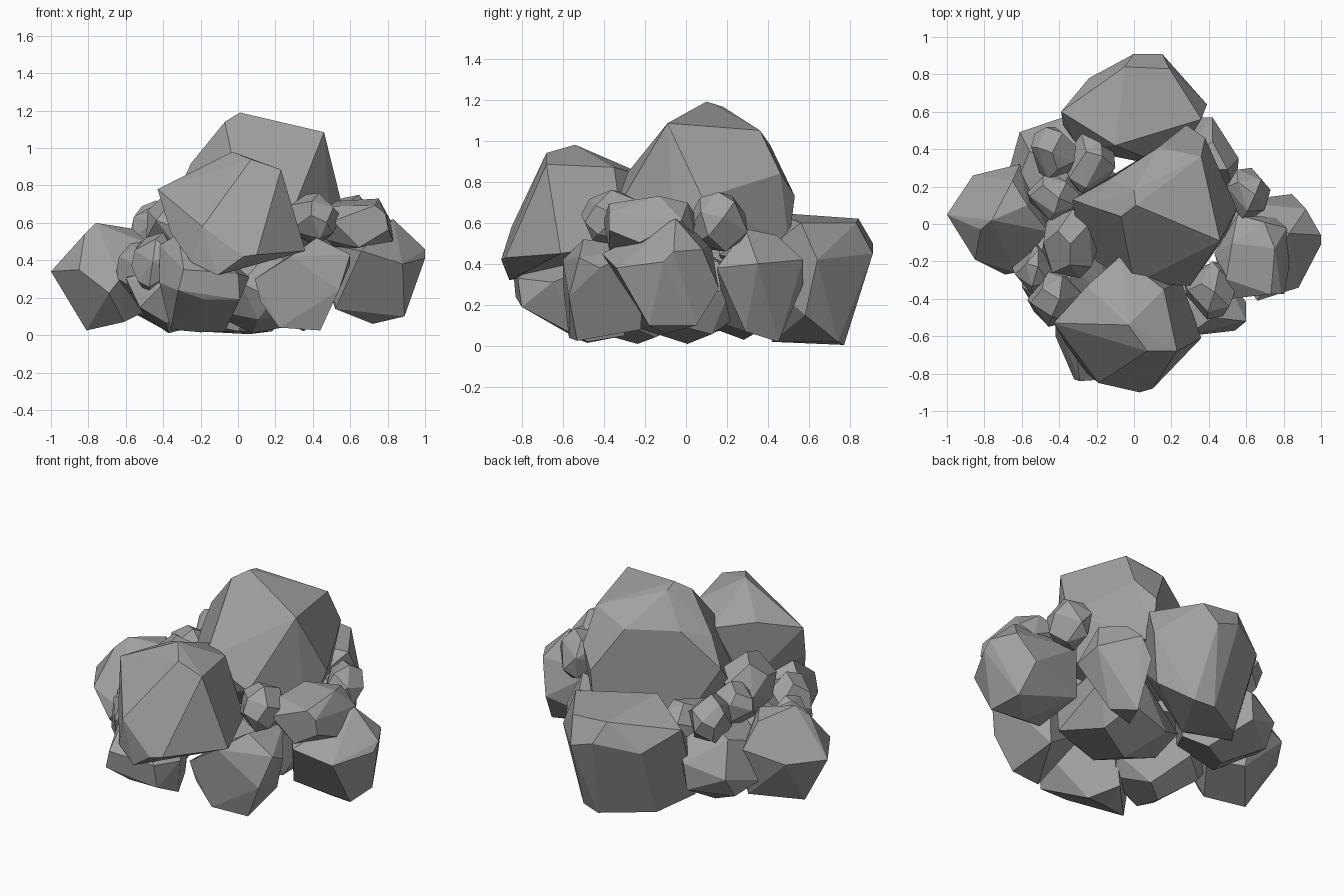
import bpy, bmesh, math, random
from mathutils import Vector

rock = bpy.data.materials.new("dark_grey_rock")
rock.diffuse_color = (0.36, 0.36, 0.36, 1)


def hull_object(name, points, flatten=9):
    """Faceted boulder: convex hull of a few corners, near-flat faces merged."""
    bm = bmesh.new()
    for p in points:
        bm.verts.new(p)
    res = bmesh.ops.convex_hull(bm, input=bm.verts[:])
    loose = {g for g in res["geom_interior"] + res["geom_unused"]
             if isinstance(g, bmesh.types.BMVert)}
    bmesh.ops.delete(bm, geom=list(loose), context='VERTS')
    bmesh.ops.dissolve_limit(bm, angle_limit=math.radians(flatten),
                             verts=bm.verts[:], edges=bm.edges[:])
    bmesh.ops.recalc_face_normals(bm, faces=bm.faces[:])
    mesh = bpy.data.meshes.new(name)
    bm.to_mesh(mesh)
    bm.free()
    mesh.materials.append(rock)
    ob = bpy.data.objects.new(name, mesh)
    bpy.context.collection.objects.link(ob)
    return ob


def stone(name, lo, hi, seed, n=18):
    """Random faceted stone fitted to a bounding box."""
    rng = random.Random(seed)
    pts = []
    for i in range(n):
        z = 1 - 2 * (i + 0.5) / n
        a = i * 2.39996 + rng.uniform(-0.45, 0.45)
        z = max(-1, min(1, z + rng.uniform(-0.1, 0.1)))
        r = math.sqrt(1 - z * z)
        pts.append(Vector((r * math.cos(a), r * math.sin(a), z)))
    for k in range(3):
        a, b = min(p[k] for p in pts), max(p[k] for p in pts)
        for p in pts:
            p[k] = lo[k] + (p[k] - a) / (b - a) * (hi[k] - lo[k])
    return hull_object(name, pts, 14)


# Tall central boulder
hull_object("peak_boulder", [
    (.01, .10, 1.19), (0, .18, 1.165), (-.07, .04, 1.14), (.46, -.09, 1.085),
    (.36, .36, 1.05), (.38, .46, .84), (.28, .53, .73), (-.25, .10, .92),
    (-.13, .24, .97), (.13, .41, .98), (.55, .08, .72), (-.33, .13, .75),
    (-.19, .21, .5), (.28, .5, .5), (.5, -.05, .45), (.0, -.32, .8),
    (.3, -.33, .68), (-.3, -.05, .55), (-.2, -.2, .5)])

# Overhanging front boulder
hull_object("front_boulder", [
    (-.03, -.54, .98), (.07, -.68, .94), (.23, -.68, .885), (-.43, -.53, .78),
    (.36, -.61, .45), (.2, -.79, .45), (.1, -.88, .43), (.03, -.9, .42),
    (-.11, -.86, .32), (-.19, -.85, .58), (-.25, -.8, .39), (-.36, -.65, .55),
    (-.07, -.17, .82), (.16, -.35, .87), (-.25, -.33, .84), (.25, -.3, .5),
    (-.2, -.3, .45)])

# Rear boulder
hull_object("rear_boulder", [
    (-.05, .84, .62), (.19, .83, .6), (0, .91, .5), (.15, .91, .45),
    (.39, .64, .42), (.36, .56, .6), (-.39, .6, .57), (-.1, .42, .65),
    (-.24, .78, .45), (.32, .58, .15), (.06, .77, .005), (.18, .74, .02),
    (-.22, .6, .02), (-.36, .42, .1), (0, .42, .02), (.2, .3, .4),
    (-.3, .4, .4)])

# Left boulder
hull_object("left_boulder", [
    (-1, .05, .34), (-.76, .02, .6), (-.82, -.03, .54), (-.57, .1, .57),
    (-.85, -.19, .35), (-.69, -.27, .225), (-.63, -.26, .3), (-.65, .23, .55),
    (-.86, .26, .35), (-.61, .32, .4), (-.81, 0, .025), (-.61, -.12, .07),
    (-.6, .25, .1), (-.46, -.04, .48), (-.45, .1, .15)])

# Right boulder
hull_object("right_boulder", [
    (1, -.11, .41), (1, -.06, .46), (.83, -.05, .62), (.66, -.41, .45),
    (.88, -.34, .38), (.89, -.18, .1), (.88, .05, .1), (.92, .08, .47),
    (.845, .16, .28), (.72, -.1, .06), (.52, -.2, .14), (.52, .12, .5),
    (.5, .1, .2), (.5, -.2, .48)])

# Front right boulder
hull_object("front_right_boulder", [
    (.09, -.6, .3), (.12, -.58, .18), (.28, -.6, .42), (.42, -.5, .52),
    (.6, -.52, .43), (.6, -.42, .38), (.54, -.57, .24), (.44, -.53, .025),
    (.22, -.57, .04), (.42, -.22, .08), (.45, -.2, .48), (.1, -.3, .3)])

# Low front boulder beneath the overhang
hull_object("low_front_boulder", [
    (.06, -.65, .31), (.01, -.8, .19), (-.18, -.8, .19), (-.32, -.83, .24),
    (-.29, -.84, .35), (.0, -.82, .33), (-.07, -.48, .02), (-.2, -.48, .015),
    (-.36, -.52, .03), (-.42, -.6, .28), (-.42, -.5, .48), (-.32, -.58, .54),
    (-.1, -.3, .45), (-.15, -.3, .05)])

# Back right boulder
hull_object("back_right_boulder", [
    (.5, .29, .57), (.42, .44, .54), (.42, .57, .42), (.35, .57, .3),
    (.35, .45, .02), (.42, .29, .07), (.54, .15, .38), (.56, .35, .4),
    (.2, .2, .1), (.2, .3, .5)])

# Smaller stones filling gaps and resting on top: name, low corner, high corner
stones = [
    ("core_stone", (-.25, -.3, .01), (.42, .3, .5)),
    ("back_left_stone", (-.68, .0, .03), (-.1, .57, .53)),
    ("lower_left_stone", (-.6, -.52, .01), (-.1, .05, .42)),
    ("right_top_front_stone", (.27, -.51, .48), (.55, -.2, .76)),
    ("right_top_middle_stone", (.43, -.4, .45), (.83, .05, .73)),
    ("right_top_back_stone", (.48, .02, .46), (.73, .3, .75)),
    ("left_top_back_stone", (-.55, .24, .44), (-.31, .52, .72)),
    ("left_top_middle_stone", (-.57, .02, .45), (-.29, .27, .7)),
    ("left_top_front_stone", (-.49, -.29, .4), (-.18, .08, .77)),
    ("left_side_stone", (-.65, -.38, .22), (-.42, -.1, .5)),
    ("left_front_stone", (-.57, -.55, .2), (-.28, -.25, .55)),
    ("back_gap_stone", (-.38, .16, .34), (-.1, .5, .62)),
]
for i, (name, lo, hi) in enumerate(stones):
    stone(name, lo, hi, 11 + i)
